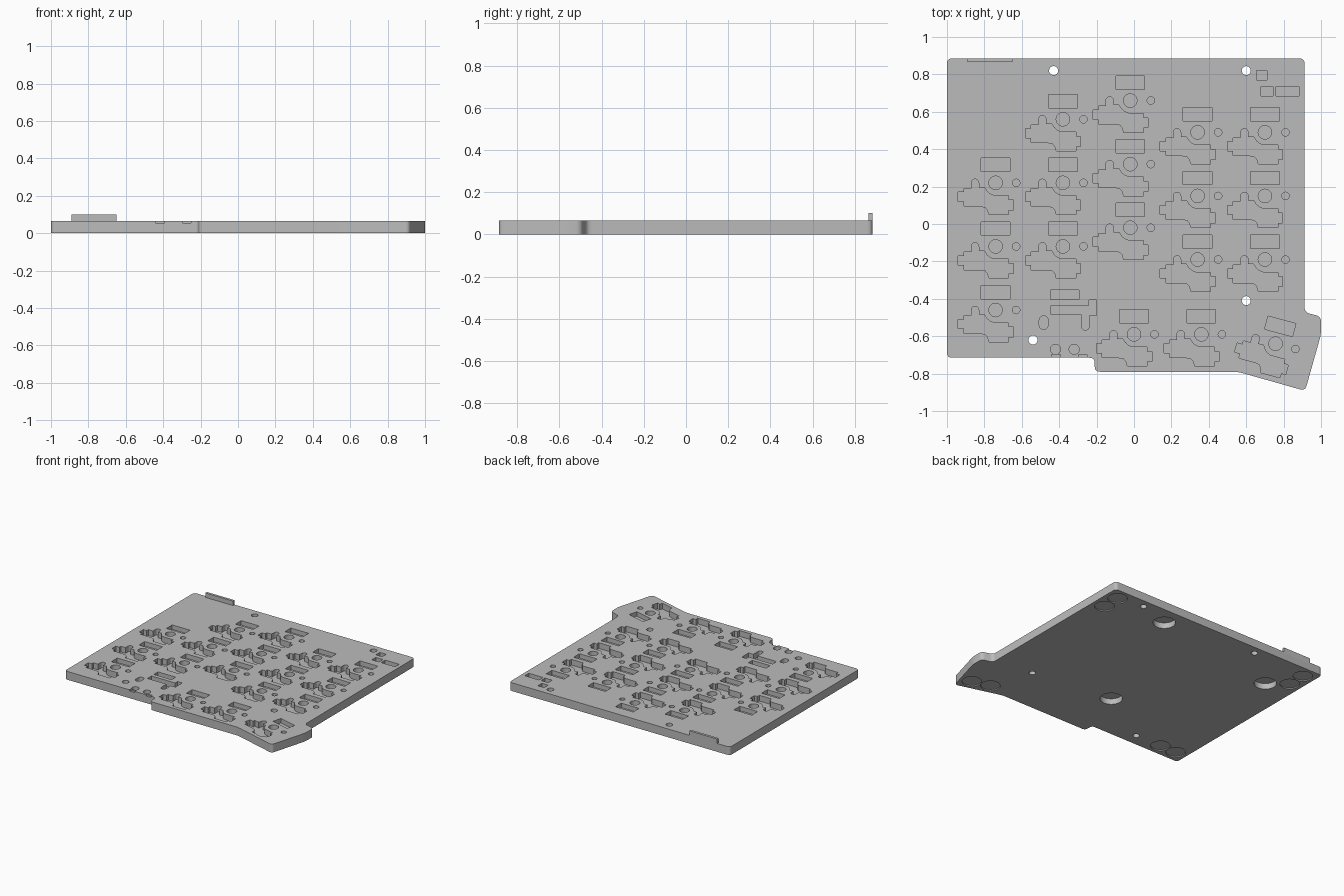
import bpy, bmesh
from math import radians, cos, sin, pi
from mathutils import Vector, Matrix

TOP = 0.065
DEEP, MID, SHALLOW = 0.02, 0.03, 0.055   # floor heights of top pockets

if "Cube" in bpy.data.objects:
    bpy.data.objects.remove(bpy.data.objects["Cube"])

grey = bpy.data.materials.new("plain grey")
grey.use_nodes = True
colour = (0.5, 0.5, 0.5, 1)
grey.diffuse_color = colour
grey.node_tree.nodes["Principled BSDF"].inputs["Base Color"].default_value = colour


def rounded(points, r, steps=6):
    """Round every corner of an outline."""
    pts = [Vector(p) for p in points]
    out = []
    for i, p in enumerate(pts):
        a, b = pts[i - 1] - p, pts[(i + 1) % len(pts)] - p
        p0 = p + a.normalized() * min(r, a.length * 0.45)
        p1 = p + b.normalized() * min(r, b.length * 0.45)
        for k in range(steps + 1):
            t = k / steps
            out.append(p0 * (1 - t) ** 2 + p * 2 * t * (1 - t) + p1 * t * t)
    return out


def arc(x, y, r, start=0, end=360, n=32):
    full = end - start == 360
    angles = [radians(start + (end - start) * i / (n if full else n - 1)) for i in range(n)]
    return [(x + r * cos(a), y + r * sin(a)) for a in angles]


def box(x0, x1, y0, y1):
    return [(x0, y0), (x1, y0), (x1, y1), (x0, y1)]


def prism(bm, outline, z0, z1, place=Matrix()):
    verts = [bm.verts.new(place @ Vector((p[0], p[1], z0))) for p in outline]
    base = bm.faces.new(verts)
    new = bmesh.ops.extrude_face_region(bm, geom=[base])["geom"]
    top = [g for g in new if isinstance(g, bmesh.types.BMVert)]
    bmesh.ops.translate(bm, verts=top, vec=(0, 0, z1 - z0))


def finish(bm, name):
    bmesh.ops.recalc_face_normals(bm, faces=bm.faces)
    mesh = bpy.data.meshes.new(name)
    bm.to_mesh(mesh)
    bm.free()
    obj = bpy.data.objects.new(name, mesh)
    mesh.materials.append(grey)
    bpy.context.collection.objects.link(obj)
    return obj


# Base plate with an angled thumb corner
bm = bmesh.new()
prism(bm, rounded([(-1, 0.885), (0.912, 0.885), (0.912, -0.472), (1, -0.495), (1, -0.59),
                   (0.915, -0.892), (0.555, -0.79), (-0.21, -0.79), (-0.21, -0.715),
                   (-1, -0.715)], 0.028), 0, TOP)
plate = finish(bm, "base_plate")

# All recesses are gathered in one cutter
cut = bmesh.new()


def pocket(outline, floor, place=Matrix()):
    prism(cut, outline, floor, TOP + 0.02, place)


# Switch socket pocket, relative to the switch centre
socket = ([(-0.17, -0.125), (-0.17, -0.10), (-0.20, -0.10), (-0.20, -0.05), (-0.17, -0.05),
           (-0.17, -0.03), (-0.13, -0.03)] + arc(-0.11, 0, 0.02, 180, 0, 10) +
          [(-0.09, -0.025), (-0.06, -0.025), (-0.047, -0.045), (-0.03, -0.06), (-0.01, -0.068),
           (0.07, -0.068), (0.07, -0.092), (0.095, -0.092), (0.095, -0.145), (0.07, -0.145),
           (0.07, -0.17), (-0.035, -0.17), (-0.042, -0.145), (-0.055, -0.13), (-0.08, -0.125)])

# Switch positions: five staggered columns of three, and the thumb row
columns = [(-0.74, 0.22), (-0.38, 0.56), (-0.02, 0.66), (0.34, 0.49), (0.70, 0.49)]
keys = [(x, y - 0.34 * row, 0) for x, y in columns for row in range(3)]
keys += [(0, -0.59, 0), (0.36, -0.59, 0), (0.757, -0.64, -15)]

for x, y, turn in keys:
    place = Matrix.Translation((x, y, 0)) @ Matrix.Rotation(radians(turn), 4, 'Z')
    pocket(socket, DEEP, place)
    pocket(arc(0, 0, 0.036), MID, place)
    pocket(arc(0.11, 0, 0.02, n=20), MID, place)
    pocket(box(-0.077, 0.077, 0.06, 0.132), MID, place)

# Connector pockets beside the thumb row
pocket(box(-0.447, -0.293, -0.403, -0.352), MID)
pocket([(-0.445, -0.435), (-0.445, -0.485), (-0.28, -0.485)] +
       arc(-0.26, -0.548, 0.02, 180, 360, 10) +
       [(-0.24, -0.49), (-0.2, -0.49), (-0.2, -0.405), (-0.24, -0.405), (-0.24, -0.435)], DEEP)
pocket(arc(-0.483, -0.515, 0.024, 0, 180, 12) + arc(-0.483, -0.54, 0.024, 180, 360, 12), MID)
for x in (-0.42, -0.32):
    pocket(arc(x, -0.67, 0.027), MID)

# Shallow notches in the front edge
for x in (-0.417, -0.275):
    pocket(box(x - 0.023, x + 0.023, -0.76, -0.699), SHALLOW)

# Small component pockets in the back corner
for x0, x1, y0, y1 in [(0.655, 0.71, 0.77, 0.82), (0.68, 0.742, 0.685, 0.735),
                       (0.76, 0.882, 0.685, 0.735)]:
    pocket(box(x0, x1, y0, y1), MID)

# Screw holes go right through
for x, y in [(-0.43, 0.82), (0.6, 0.82), (0.6, -0.41), (-0.54, -0.62)]:
    pocket(arc(x, y, 0.024), -0.02)

# Paired foot recesses and deep magnet recesses underneath
for x, y in [(0.815, 0.79), (0.815, 0.645), (-0.905, 0.79), (-0.905, 0.645),
             (-0.765, -0.62), (-0.908, -0.62), (0.85, -0.78), (0.71, -0.742)]:
    prism(cut, arc(x, y, 0.07, n=48), -0.02, 0.008)
for x, y in [(0.34, 0.74), (-0.765, 0.54), (-0.065, -0.33)]:
    prism(cut, arc(x, y, 0.08, n=48), -0.02, 0.045)

cutter = finish(cut, "recess_cutter")
cutter.hide_render = True
mod = plate.modifiers.new("recesses", 'BOOLEAN')
mod.operation = 'DIFFERENCE'
mod.solver = 'EXACT'
mod.object = cutter
bpy.context.view_layer.objects.active = plate
plate.select_set(True)
bpy.ops.object.modifier_apply(modifier=mod.name)
bpy.data.objects.remove(cutter)
bpy.ops.object.shade_smooth_by_angle(angle=radians(25))

# Raised lip at the back edge
bm = bmesh.new()
prism(bm, box(-0.89, -0.65, 0.866, 0.885), TOP - 0.01, 0.10)
finish(bm, "back_lip")
